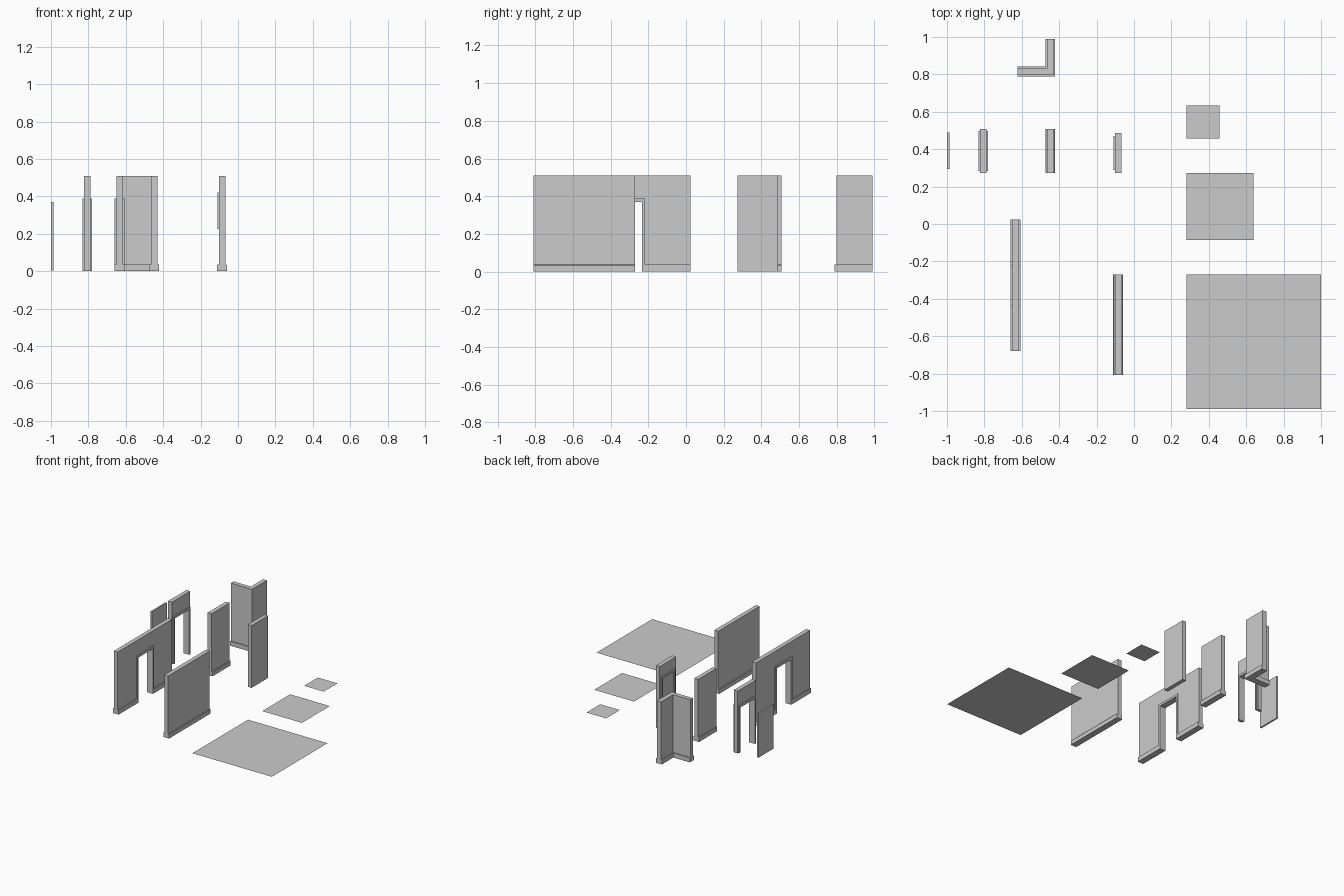
import bpy, bmesh
from mathutils import Vector

if "Cube" in bpy.data.objects:
    bpy.data.objects.remove(bpy.data.objects["Cube"])

TOP = 0.51      # wall height
BASE = 0.037    # skirting height
HALF = 0.0175   # half wall thickness
LIP = 0.026     # half thickness including skirting or trim


def prism(name, outline, axis, lo, hi):
    """Extrude a 2D outline along x (yz points), y (xz points) or z (xy points)."""
    def place(p):
        v = [p[0], p[1]]
        v.insert("xyz".index(axis), lo)
        return v
    bm = bmesh.new()
    face = bm.faces.new([bm.verts.new(place(p)) for p in outline])
    if hi != lo:
        step = Vector((0, 0, 0))
        step["xyz".index(axis)] = hi - lo
        ext = bmesh.ops.extrude_face_region(bm, geom=[face], use_keep_orig=True)
        bmesh.ops.translate(bm, vec=step,
                            verts=[g for g in ext["geom"] if isinstance(g, bmesh.types.BMVert)])
        bmesh.ops.recalc_face_normals(bm, faces=bm.faces)
    elif axis == "z":
        bm.normal_update()
        if face.normal.z < 0:
            face.normal_flip()
    mesh = bpy.data.meshes.new(name)
    bm.to_mesh(mesh)
    bm.free()
    obj = bpy.data.objects.new(name, mesh)
    bpy.context.collection.objects.link(obj)
    return obj


def rect(a0, a1, b0, b1):
    return [(a0, b0), (a1, b0), (a1, b1), (a0, b1)]


def skirted_wall(name, cx, y0, y1):
    half = [(LIP, 0), (LIP, BASE - 0.004), (LIP - 0.003, BASE), (HALF, BASE), (HALF, TOP)]
    right = [(cx + a, z) for a, z in half]
    left = [(cx - a, z) for a, z in reversed(half)]
    prism(name, right + left, "y", y0, y1)


def arch(y0, y1, z1, a, b, c):
    """Upside-down U in the yz plane: outer y0..y1 up to z1, opening a..b up to c."""
    return [(y0, 0), (a, 0), (a, c), (b, c), (b, 0), (y1, 0), (y1, z1), (y0, z1)]


# Straight walls with skirting on both sides
skirted_wall("long_wall", -0.085, -0.808, -0.27)
skirted_wall("short_wall", -0.448, 0.273, 0.508)

# Long wall with a doorway, its trim and skirting
cx = -0.633
prism("doorway_wall", arch(-0.678, 0.024, TOP, -0.436, -0.218, 0.388), "x", cx - HALF, cx + HALF)
prism("doorway_trim", arch(-0.436, -0.218, 0.388, -0.42, -0.234, 0.369), "x", cx - LIP, cx + LIP)
for s in (-1, 1):
    for y0, y1 in ((-0.678, -0.436), (-0.218, 0.024)):
        xs = sorted((cx + s * HALF, cx + s * LIP))
        prism("doorway_skirting", rect(*xs, y0, y1), "z", 0, BASE)

# Narrow door frame with header panel, and the separate door leaf
cx = -0.806
prism("frame_header", rect(0.273, 0.508, 0.388, TOP), "x", cx - HALF, cx + HALF)
prism("frame_trim", arch(0.283, 0.498, 0.388, 0.298, 0.483, 0.369), "x", cx - LIP, cx + LIP)
for y0, y1 in ((0.273, 0.283), (0.498, 0.508)):
    prism("frame_post", rect(y0, y1, 0, 0.388), "x", cx - HALF, cx + HALF)
prism("door_leaf", rect(0.295, 0.488, 0.005, 0.369), "x", -1.0, -0.987)

# Wall panel with a raised rectangular frame on its left side
prism("framed_wall", rect(0.273, 0.487, 0, TOP), "x", -0.102, -0.068)
f0, f1, g0, g1, w = 0.29, 0.47, 0.225, 0.42, 0.015
for r in (rect(f0, f0 + w, g0, g1), rect(f1 - w, f1, g0, g1),
          rect(f0 + w, f1 - w, g0, g0 + w), rect(f0 + w, f1 - w, g1 - w, g1)):
    prism("raised_frame", r, "x", -0.110, -0.102)


# L-shaped corner wall over an L-shaped skirting
def ell(grow):
    h = HALF + grow
    vx, hy = -0.448, 0.815
    return [(-0.623, hy - h), (vx + h, hy - h), (vx + h, 0.99),
            (vx - h, 0.99), (vx - h, hy + h), (-0.623, hy + h)]


prism("corner_wall", ell(0), "z", 0, TOP)
prism("corner_skirting", ell(LIP - HALF), "z", 0, BASE)

# Square floor tiles, thin sheets
for name, y, size in (("large_floor", -0.99, 0.72), ("medium_floor", -0.086, 0.36),
                      ("small_floor", 0.456, 0.178)):
    prism(name, rect(0.28, 0.28 + size, y, y + size), "z", 0.04, 0.04)
